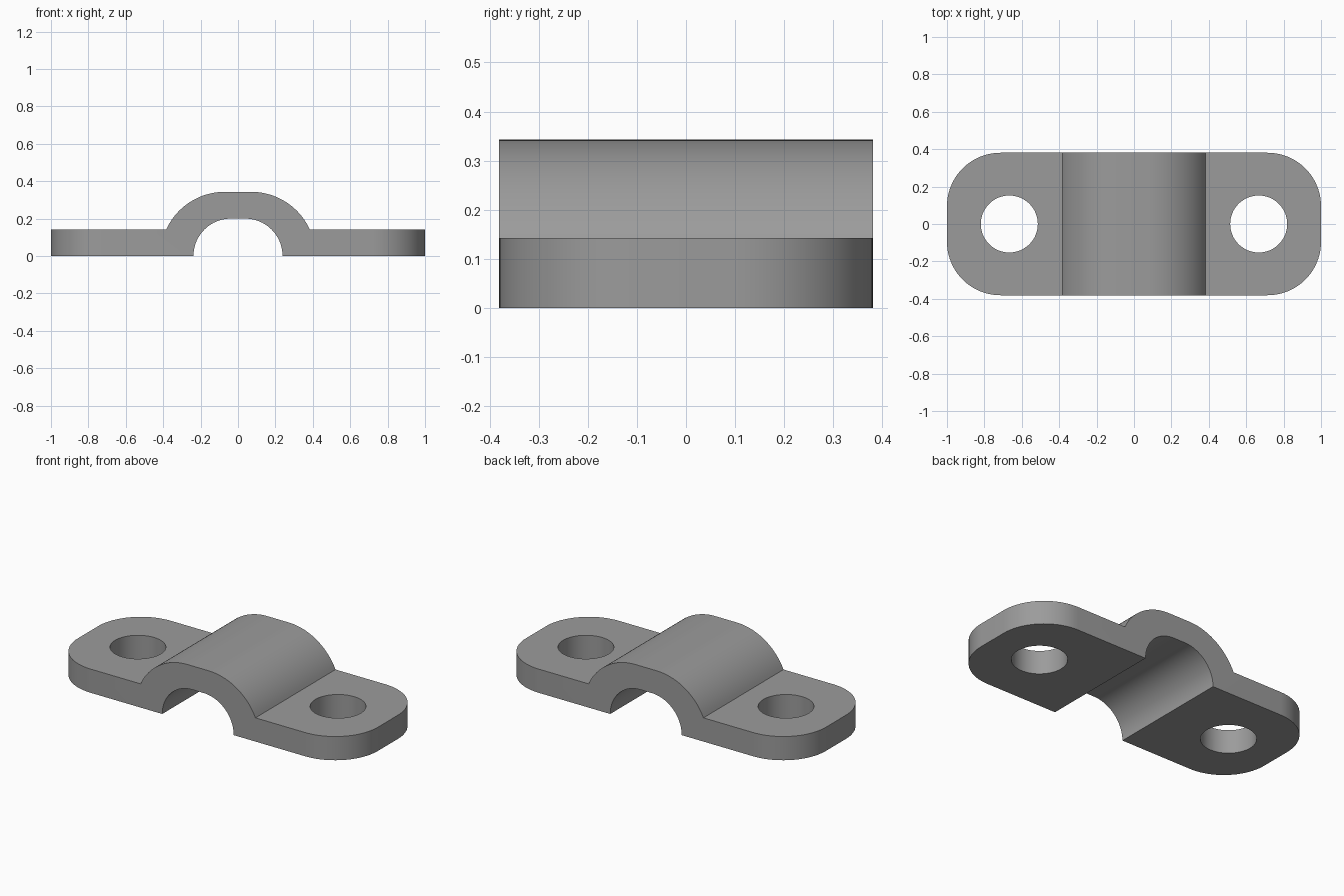
import bpy, bmesh, math
from mathutils import Vector

if "Cube" in bpy.data.objects:
    bpy.data.objects.remove(bpy.data.objects["Cube"])

U = 2 / 42  # design unit: the strap is 42 units long


def arc(cx, cy, r, a0, a1, n=20):
    """Points on an arc, angles in degrees."""
    return [(cx + r * math.cos(math.radians(a0 + (a1 - a0) * i / n)),
             cy + r * math.sin(math.radians(a0 + (a1 - a0) * i / n))) for i in range(n + 1)]


def prism(name, outline, start, depth):
    """Extrude a closed outline of 3D points along a vector."""
    bm = bmesh.new()
    face = bm.faces.new([bm.verts.new((Vector(p) + Vector(start)) * U) for p in outline])
    ext = bmesh.ops.extrude_face_region(bm, geom=[face])
    verts = [v for v in ext["geom"] if isinstance(v, bmesh.types.BMVert)]
    bmesh.ops.translate(bm, vec=Vector(depth) * U, verts=verts)
    bmesh.ops.recalc_face_normals(bm, faces=bm.faces)
    mesh = bpy.data.meshes.new(name)
    bm.to_mesh(mesh)
    bm.free()
    obj = bpy.data.objects.new(name, mesh)
    bpy.context.collection.objects.link(obj)
    return obj


def cut(target, tool, operation):
    mod = target.modifiers.new("cut", "BOOLEAN")
    mod.operation, mod.object, mod.solver = operation, tool, "EXACT"
    bpy.ops.object.modifier_apply(modifier=mod.name)
    bpy.data.objects.remove(tool)


# Strap side profile: flat tabs with a raised saddle, mirrored about x = 0
end = math.degrees(math.asin(3 / 7.2))
half = arc(0.8, 0, 4.2, 90, 0) + [(22, 0), (22, 3)] + arc(1.5, 0, 7.2, end, 90)
profile = half + [(-x, z) for x, z in reversed(half)]
strap = prism("clamp_strap", [(x, 0, z) for x, z in profile], (0, -9, 0), (0, 18, 0))
bpy.context.view_layer.objects.active = strap
strap.select_set(True)

# Rounded plan outline
R = 6
plan = []
for cx, cy, a in ((15, 2, 0), (-15, 2, 90), (-15, -2, 180), (15, -2, 270)):
    plan += arc(cx, cy, R, a, a + 90)
cut(strap, prism("outline_cutter", [(x, y, 0) for x, y in plan], (0, 0, -1), (0, 0, 10)), "INTERSECT")

# Screw holes
for side in (-1, 1):
    circle = arc(side * 14, 0, 3.2, 0, 360, 64)[:-1]
    cut(strap, prism("hole_cutter", [(x, y, 0) for x, y in circle], (0, 0, -1), (0, 0, 10)), "DIFFERENCE")

# Colour and shading
grey = bpy.data.materials.new("mid_grey")
grey.diffuse_color = (0.33, 0.33, 0.33, 1)
grey.use_nodes = True
grey.node_tree.nodes["Principled BSDF"].inputs["Base Color"].default_value = grey.diffuse_color
strap.data.materials.clear()
strap.data.materials.append(grey)
for poly in strap.data.polygons:
    poly.material_index = 0
bpy.ops.object.shade_smooth_by_angle(angle=math.radians(20))
